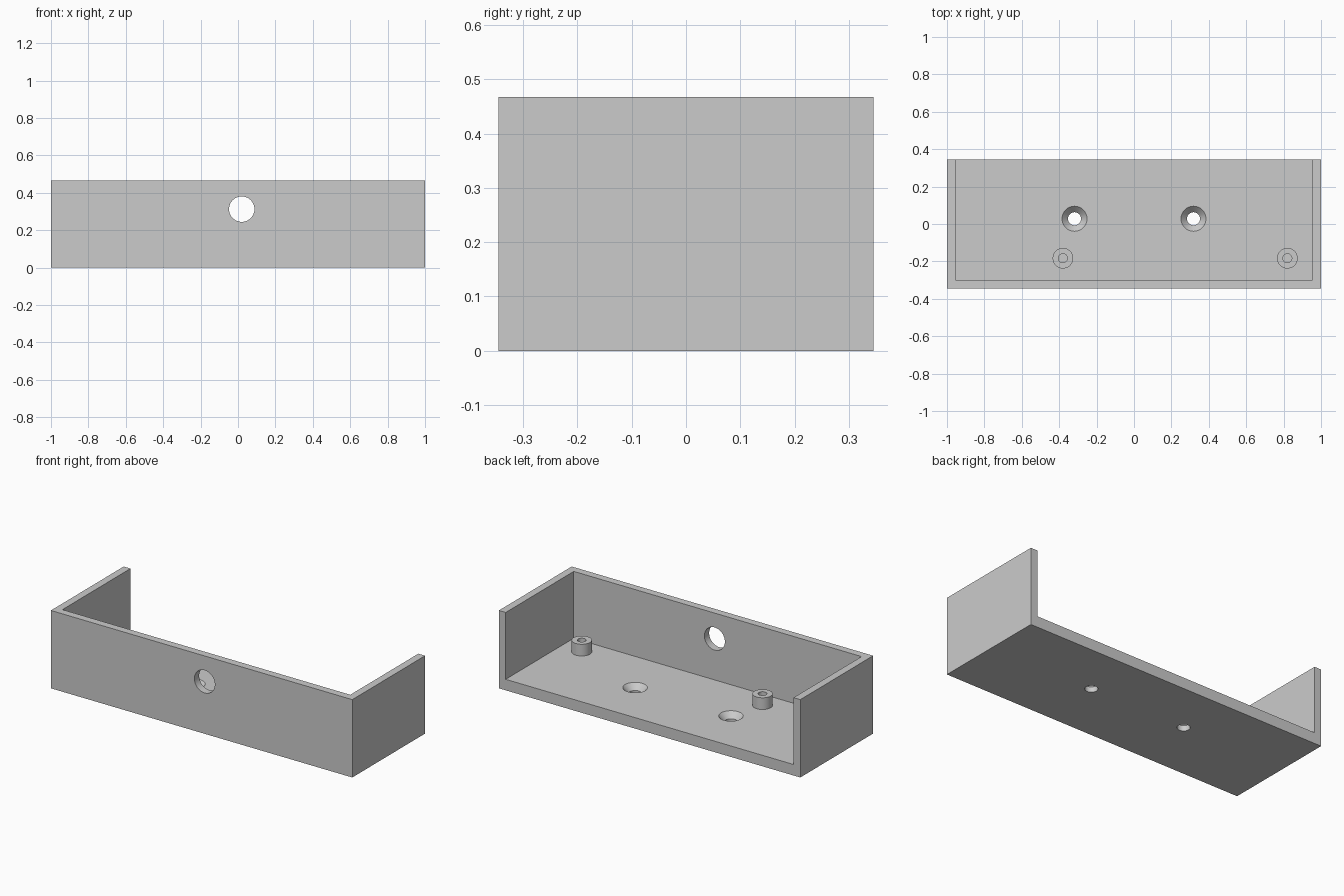
import bpy
import bmesh
from math import pi
from mathutils import Matrix, Vector

if "Cube" in bpy.data.objects:
    bpy.data.objects.remove(bpy.data.objects["Cube"], do_unlink=True)

W, D, H = 2.0, 0.69, 0.467      # overall size
WALL, FLOOR = 0.045, 0.066      # thicknesses
POST_H = 0.07

grey = bpy.data.materials.new("plain grey")
grey.use_nodes = True
colour = (0.6, 0.6, 0.6, 1)
grey.diffuse_color = colour
grey.node_tree.nodes["Principled BSDF"].inputs["Base Color"].default_value = colour


def finish(name, bm):
    bmesh.ops.recalc_face_normals(bm, faces=bm.faces)
    mesh = bpy.data.meshes.new(name)
    bm.to_mesh(mesh)
    bm.free()
    mesh.materials.append(grey)
    obj = bpy.data.objects.new(name, mesh)
    bpy.context.collection.objects.link(obj)
    return obj


def lathe(name, profile, at, closed=False, turn=None, steps=48):
    """Spin a (radius, height) profile around z, then place it."""
    bm = bmesh.new()
    verts = [bm.verts.new((r, 0, z)) for r, z in profile]
    edges = [bm.edges.new(p) for p in zip(verts, verts[1:])]
    if closed:
        edges.append(bm.edges.new((verts[-1], verts[0])))
    bmesh.ops.spin(bm, geom=verts + edges, cent=(0, 0, 0), axis=(0, 0, 1),
                   angle=2 * pi, steps=steps, use_duplicate=False)
    bmesh.ops.remove_doubles(bm, verts=bm.verts, dist=1e-5)
    if turn:
        bm.transform(turn)
    bm.transform(Matrix.Translation(Vector(at)))
    return finish(name, bm)


# Tray: U-shaped wall outline, open at the back, standing on a solid floor
x, y, xi, yi = W / 2, D / 2, W / 2 - WALL, -D / 2 + WALL
outline = [(-x, -y), (x, -y), (x, y), (xi, y), (xi, yi), (-xi, yi), (-xi, y), (-x, y)]
bm = bmesh.new()
low, mid, top = [[bm.verts.new((px, py, z)) for px, py in outline] for z in (0, FLOOR, H)]
n = len(outline)
for i in range(n):
    j = (i + 1) % n
    bm.faces.new((mid[i], mid[j], top[j], top[i]))      # wall sides
    if i not in (3, 4, 5):
        bm.faces.new((low[i], low[j], mid[j], mid[i]))  # outer floor rim
bm.faces.new((low[3], low[6], mid[6], mid[3]))          # back floor edge
bm.faces.new(mid[3:7])                                  # inner floor
bm.faces.new(top)
bm.faces.new([low[i] for i in (0, 1, 2, 3, 6, 7)])      # underside
bmesh.ops.delete(bm, geom=[low[4], low[5]], context='VERTS')
tray = finish("tray", bm)

# Cutters: two countersunk screw holes and a cable hole in the front wall
sink = [(0, -0.05), (0.035, -0.05), (0.035, FLOOR - 0.034), (0.067, FLOOR),
        (0.067, FLOOR + 0.05), (0, FLOOR + 0.05)]
cutters = [lathe("screw_hole_cutter", sink, (s * 0.318, 0.028, 0)) for s in (-1, 1)]
bore = [(0, -0.1), (0.068, -0.1), (0.068, 0.1), (0, 0.1)]
cutters.append(lathe("cable_hole_cutter", bore, (0.02, -y, 0.313),
                     turn=Matrix.Rotation(pi / 2, 4, 'X')))
for cutter in cutters:
    cutter.hide_render = True
    cutter.hide_set(True)
    cut = tray.modifiers.new("cut", 'BOOLEAN')
    cut.operation = 'DIFFERENCE'
    cut.solver = 'EXACT'
    cut.object = cutter

# Bake the cuts, then drop the cutters
bpy.context.view_layer.update()
baked = bpy.data.meshes.new_from_object(
    tray.evaluated_get(bpy.context.evaluated_depsgraph_get()))
tray.modifiers.clear()
tray.data = baked
for cutter in cutters:
    bpy.data.objects.remove(cutter, do_unlink=True)

# Two hollow mounting posts
ring = [(0.024, 0), (0.055, 0), (0.055, POST_H), (0.024, POST_H)]
posts = [lathe(name, ring, (px, -0.183, FLOOR), closed=True)
         for name, px in (("right_post", -0.38), ("left_post", 0.82))]

# Smooth the round surfaces, keep the edges sharp
for obj in [tray] + posts:
    bpy.ops.object.select_all(action='DESELECT')
    obj.select_set(True)
    bpy.context.view_layer.objects.active = obj
    bpy.ops.object.shade_smooth_by_angle(angle=pi / 6)
